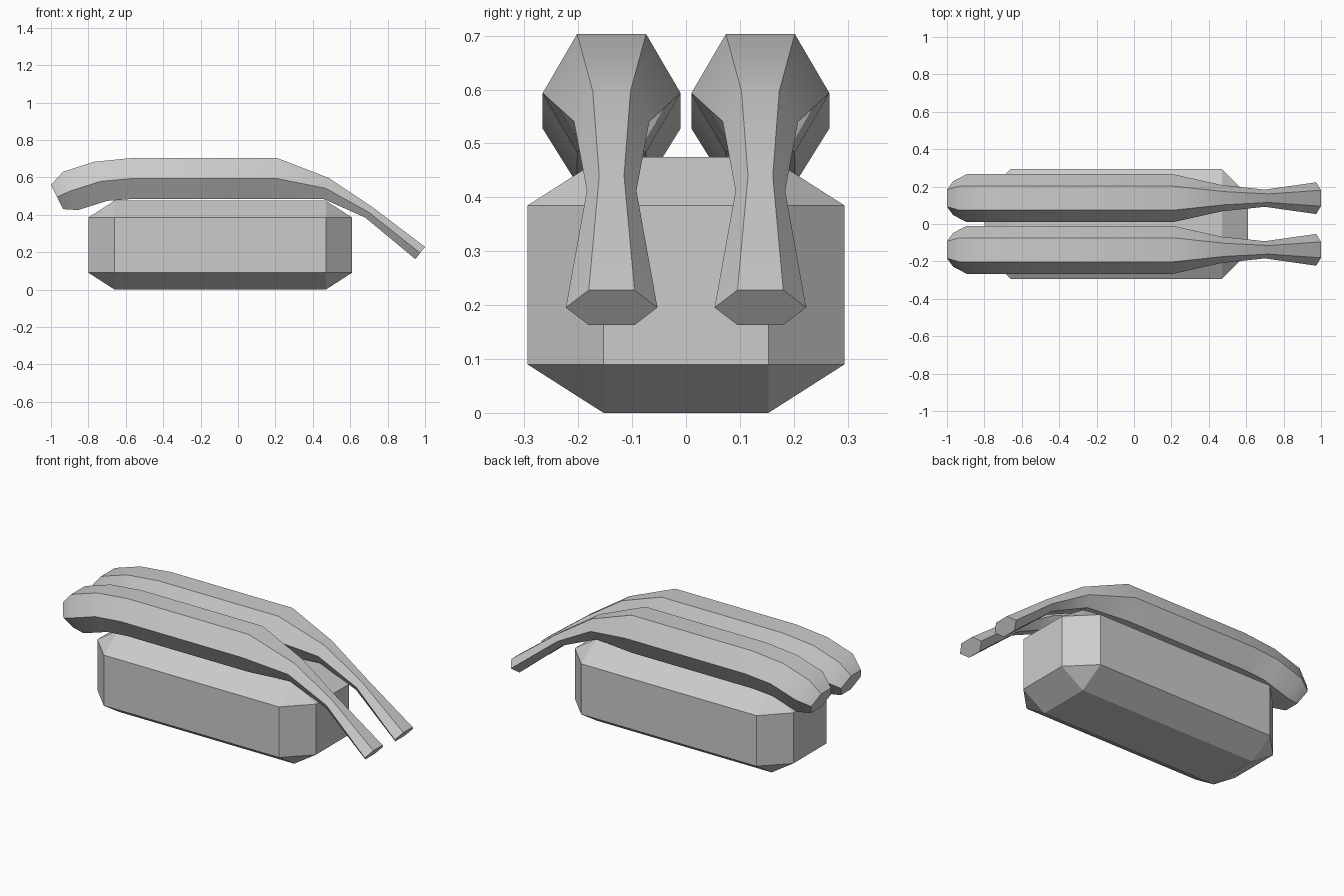
import bpy, bmesh, math
from itertools import product

if "Cube" in bpy.data.objects:
    bpy.data.objects.remove(bpy.data.objects["Cube"])


def finish(name, bm):
    bmesh.ops.recalc_face_normals(bm, faces=bm.faces[:])
    me = bpy.data.meshes.new(name)
    bm.to_mesh(me)
    bm.free()
    ob = bpy.data.objects.new(name, me)
    bpy.context.collection.objects.link(ob)
    return ob


# Main body: box with every edge chamfered, as the hull of its corner points
def chamfered_box(name, center, half, cut):
    bm = bmesh.new()
    for signs in product((-1, 1), repeat=3):
        for outer in range(3):
            bm.verts.new([center[i] + signs[i] * (half[i] - (0 if i == outer else cut[i]))
                          for i in range(3)])
    bmesh.ops.convex_hull(bm, input=bm.verts[:])
    bmesh.ops.dissolve_limit(bm, angle_limit=math.radians(1),
                             verts=bm.verts[:], edges=bm.edges[:])
    return finish(name, bm)


chamfered_box("body", (-0.095, 0, 0.2375), (0.705, 0.294, 0.2375), (0.14, 0.141, 0.09))

# Curved top bars: hexagonal stations (top x, top z, bottom x, bottom z, half width)
STATIONS = [
    (-1.00, 0.56, -0.935, 0.43, 0.09),
    (-0.935, 0.63, -0.855, 0.425, 0.128),
    (-0.77, 0.683, -0.70, 0.474, 0.128),
    (-0.57, 0.703, -0.57, 0.484, 0.128),
    (0.21, 0.703, 0.21, 0.484, 0.128),
    (0.485, 0.597, 0.455, 0.485, 0.07),
    (0.72, 0.44, 0.68, 0.385, 0.046),
    (1.00, 0.228, 0.948, 0.163, 0.085),
]


def top_bar(name, y):
    bm = bmesh.new()
    rings = []
    for tx, tz, bx, bz, r in STATIONS:
        mx, mz = (tx + bx) / 2, (tz + bz) / 2
        pts = [(tx, y - r / 2, tz), (tx, y + r / 2, tz), (mx, y + r, mz),
               (bx, y + r / 2, bz), (bx, y - r / 2, bz), (mx, y - r, mz)]
        rings.append([bm.verts.new(p) for p in pts])
    for a, b in zip(rings, rings[1:]):
        for i in range(6):
            j = (i + 1) % 6
            bm.faces.new((a[i], a[j], b[j], b[i]))
    bm.faces.new(rings[0])
    bm.faces.new(rings[-1])
    ob = finish(name, bm)
    bpy.ops.object.select_all(action='DESELECT')
    bpy.context.view_layer.objects.active = ob
    ob.select_set(True)
    bpy.ops.object.shade_smooth_by_angle(angle=math.radians(30))


for side, y in (("front", -0.138), ("back", 0.138)):
    top_bar("top_bar_" + side, y)
